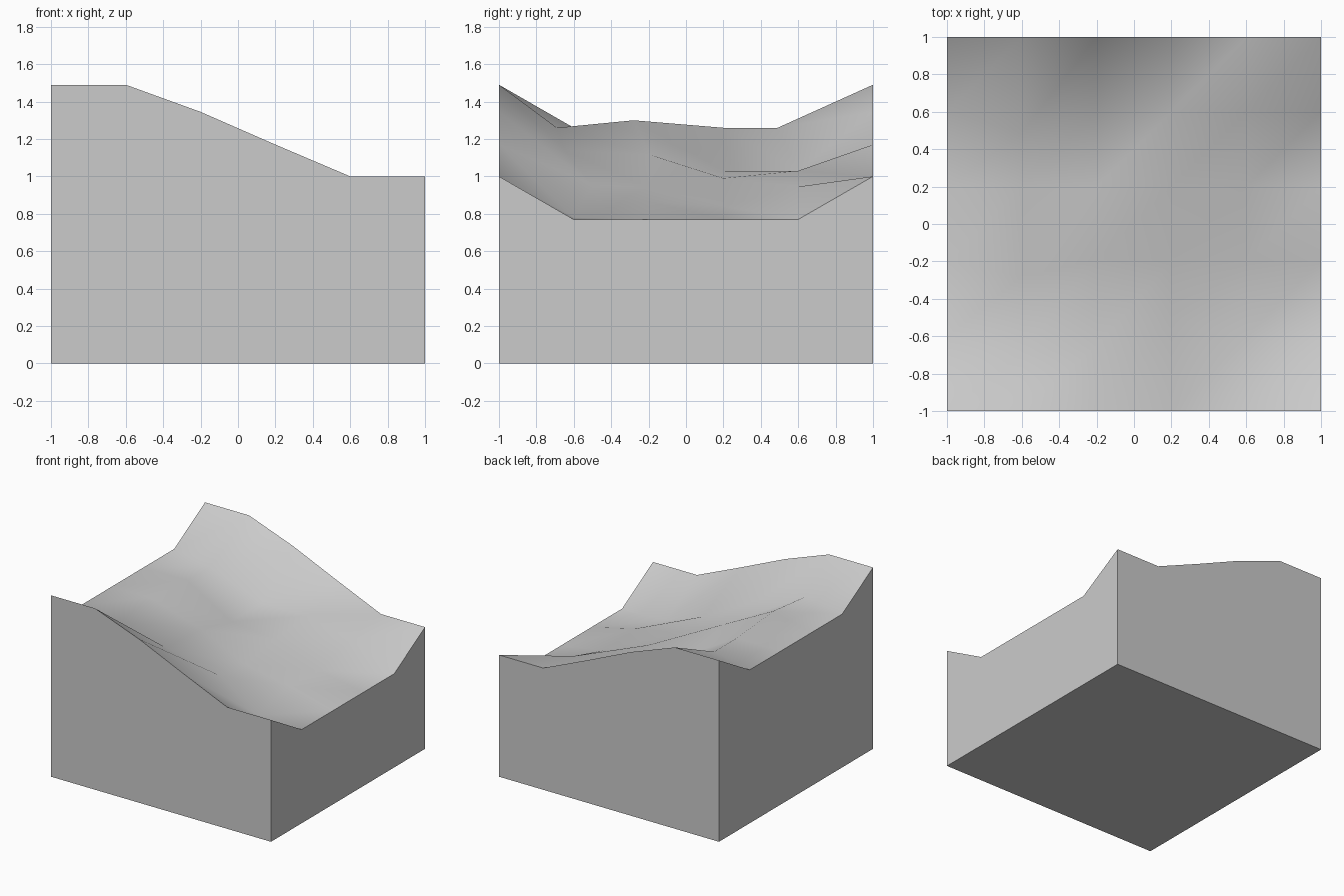
import bpy, bmesh

if "Cube" in bpy.data.objects:
    bpy.data.objects.remove(bpy.data.objects["Cube"])

xs = [-1, -0.6, -0.2, 0.2, 0.6, 1]
edge_z = [1.49, 1.49, 1.345, 1.17, 1.0, 1.0]   # profile along the front and back rims
ys = [-0.6, -0.2, 0.2, 0.6]

# inner (y, z) points of the uneven top, one row per x station
inner = [
    [(y, 1.26) for y in ys],
    [(-0.69, 1.26), (-0.28, 1.30), (0.2, 1.26), (0.49, 1.26)],
    [(-0.65, 1.14), (-0.19, 1.115), (0.2, 1.03), (0.6, 1.03)],
    [(-0.5, 0.955), (-0.2, 0.94), (0.2, 0.99), (0.6, 1.03)],
    [(-0.6, 0.78), (-0.2, 0.865), (0.2, 0.84), (0.6, 0.945)],
    [(y, 0.77) for y in ys],
]

bm = bmesh.new()

# undulating top surface
grid = []
for x, rim, mid in zip(xs, edge_z, inner):
    pts = [(-1, rim)] + mid + [(1, rim)]
    grid.append([bm.verts.new((x, y, z)) for y, z in pts])
for i in range(5):
    for j in range(5):
        a, b = grid[i][j], grid[i + 1][j]
        c, d = grid[i + 1][j + 1], grid[i][j + 1]
        for tri in ((a, b, c), (a, c, d)):
            bm.faces.new(tri).smooth = True

# straight side walls and flat base
corners = {k: bm.verts.new((k[0], k[1], 0)) for k in ((-1, -1), (1, -1), (1, 1), (-1, 1))}
front = [col[0] for col in grid]
back = [col[-1] for col in grid]
bm.faces.new([corners[-1, -1], corners[1, -1]] + front[::-1])
bm.faces.new([corners[1, 1], corners[-1, 1]] + back)
bm.faces.new([corners[1, -1], corners[1, 1]] + grid[-1][::-1])
bm.faces.new([corners[-1, 1], corners[-1, -1]] + grid[0])
bm.faces.new(list(corners.values())[::-1])

bmesh.ops.recalc_face_normals(bm, faces=bm.faces)

# crisp rim between walls and smooth top
for e in bm.edges:
    if not all(f.smooth for f in e.link_faces):
        e.smooth = False

mesh = bpy.data.meshes.new("terrain_block")
bm.to_mesh(mesh)
bm.free()
bpy.context.collection.objects.link(bpy.data.objects.new("terrain_block", mesh))
